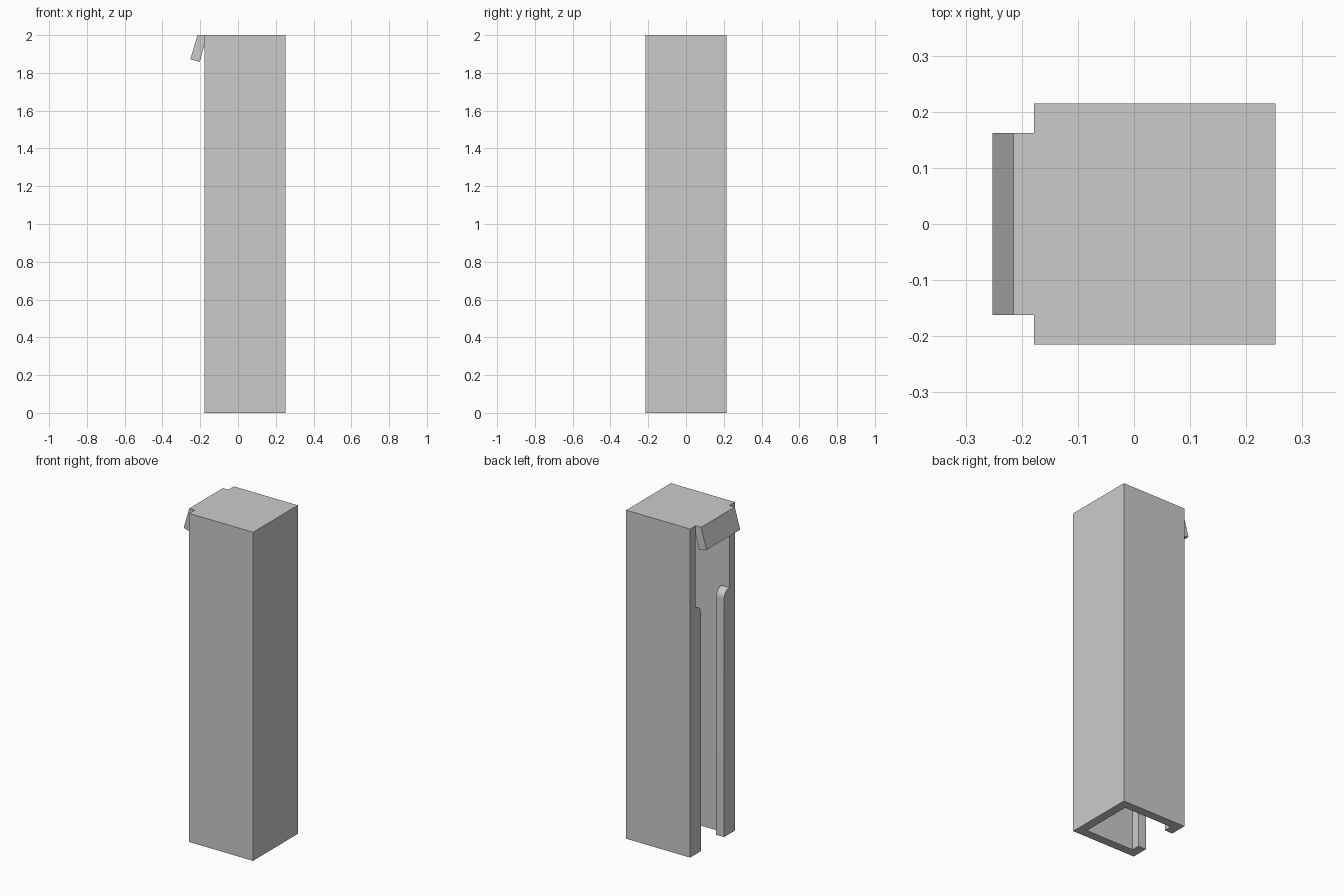
import bpy, bmesh, math
from mathutils import Vector

if "Cube" in bpy.data.objects:
    bpy.data.objects.remove(bpy.data.objects["Cube"])

# Main dimensions
HEIGHT, HALF, WALL = 2.0, 0.215, 0.053
X0, X1 = -0.178, 0.252
IN = HALF - WALL            # inner half width
SLOT = 0.112                # half width of the narrow slot
LIP_TOP = 1.5
CEIL = HEIGHT - WALL

grey = bpy.data.materials.new("plain grey")
grey.use_nodes = True
GREY = (0.6, 0.6, 0.6, 1)
grey.diffuse_color = GREY
grey.node_tree.nodes["Principled BSDF"].inputs["Base Color"].default_value = GREY


def prism(name, outline, place, lo, hi):
    """Extrude a 2D outline between lo and hi; place maps (a, b, depth) to xyz."""
    bm = bmesh.new()
    face = bm.faces.new([bm.verts.new(place(a, b, lo)) for a, b in outline])
    shift = Vector(place(0, 0, hi)) - Vector(place(0, 0, lo))
    ext = bmesh.ops.extrude_face_region(bm, geom=[face], use_keep_orig=True)
    verts = [g for g in ext["geom"] if isinstance(g, bmesh.types.BMVert)]
    bmesh.ops.translate(bm, verts=verts, vec=shift)
    bmesh.ops.recalc_face_normals(bm, faces=bm.faces)
    mesh = bpy.data.meshes.new(name)
    bm.to_mesh(mesh)
    bm.free()
    mesh.materials.append(grey)
    obj = bpy.data.objects.new(name, mesh)
    bpy.context.collection.objects.link(obj)
    return obj


def combine(target, tool, operation):
    mod = target.modifiers.new(operation, "BOOLEAN")
    mod.object, mod.operation, mod.solver = tool, operation, "EXACT"
    bpy.context.view_layer.objects.active = target
    bpy.ops.object.modifier_apply(modifier=mod.name)
    bpy.data.objects.remove(tool)


def rect(a0, a1, b0, b1):
    return [(a0, b0), (a1, b0), (a1, b1), (a0, b1)]


along_z = lambda a, b, d: (a, b, d)
along_x = lambda a, b, d: (d, a, b)
along_y = lambda a, b, d: (a, d, b)

# Square post, hollow and open at the bottom
post = prism("post", rect(X0, X1, -HALF, HALF), along_z, 0, HEIGHT)
hollow = prism("hollow", rect(X0 + WALL, X1 - WALL, -IN, IN), along_z, -0.1, CEIL)
combine(post, hollow, "DIFFERENCE")

# Slot in the side: narrow below, wide above, with rounded lip tops
r = IN - SLOT
steps = 10
side = [(SLOT, -0.1)]
for i in range(steps + 1):
    t = math.pi / 2 * i / steps
    side.append((IN - r * math.cos(t), LIP_TOP - r + r * math.sin(t)))
side.append((IN, CEIL))
slot = prism("slot", side + [(-y, z) for y, z in reversed(side)],
             along_x, X0 - 0.1, X0 + WALL + 0.02)
combine(post, slot, "DIFFERENCE")

# Hooked tab that continues the top plate and bends down
tab = prism("tab", [(X0 + 0.06, HEIGHT), (-0.215, HEIGHT), (-0.252, 1.872),
                    (-0.203, 1.858), (X0, CEIL), (X0 + 0.06, CEIL)],
            along_y, -IN, IN)
combine(post, tab, "UNION")

post.name = "slotted_post"
bpy.ops.object.select_all(action="DESELECT")
post.select_set(True)
bpy.context.view_layer.objects.active = post
bpy.ops.object.shade_smooth_by_angle(angle=math.radians(30))
